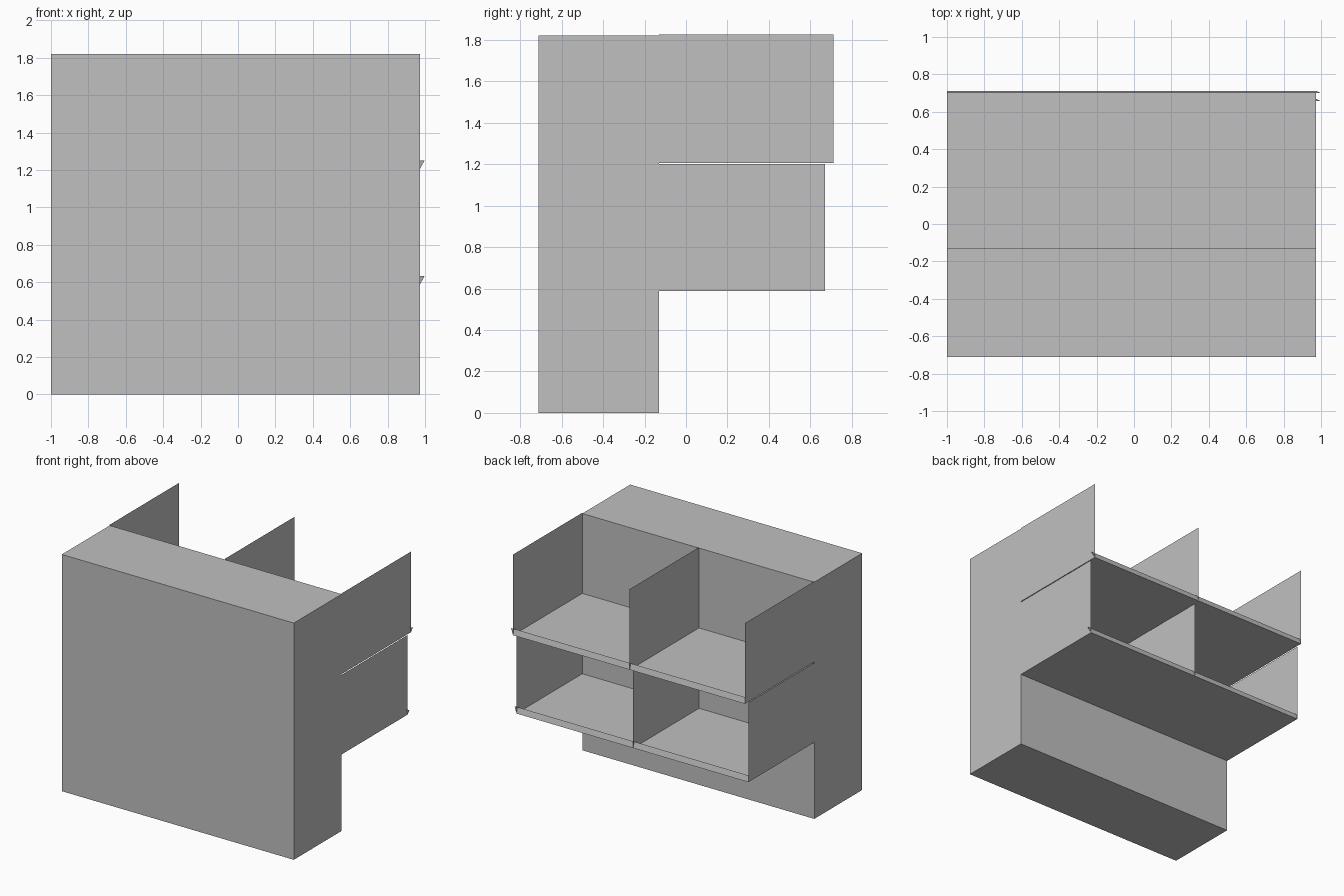
import bpy

cube = bpy.data.objects.get("Cube")
if cube:
    bpy.data.objects.remove(cube, do_unlink=True)

GREY = (0.53, 0.53, 0.53, 1.0)
grey = bpy.data.materials.new("light_grey")
grey.use_nodes = True
grey.diffuse_color = GREY
grey.node_tree.nodes["Principled BSDF"].inputs["Base Color"].default_value = GREY

LEFT, RIGHT, MIDDLE = -1.0, 0.973, -0.02
FRONT, BACK = -0.712, -0.13
HEIGHT = 1.82


def make_object(name, verts, faces):
    mesh = bpy.data.meshes.new(name)
    mesh.from_pydata(verts, [], faces)
    mesh.materials.append(grey)
    obj = bpy.data.objects.new(name, mesh)
    bpy.context.collection.objects.link(obj)
    return obj


def sheet(name, corners):
    return make_object(name, corners, [(0, 1, 2, 3)])


# Closed cabinet body
body = [(x, y, z) for z in (0, HEIGHT) for y in (FRONT, BACK) for x in (LEFT, RIGHT)]
make_object("cabinet_body", body, [
    (0, 2, 3, 1), (4, 5, 7, 6), (0, 1, 5, 4),
    (2, 6, 7, 3), (0, 4, 6, 2), (1, 3, 7, 5)])


def shelf_bay(level, bottom, top, edge):
    # Thin shelf floor
    sheet(level + "_shelf", [(LEFT, BACK, bottom), (RIGHT, BACK, bottom),
                             (RIGHT, edge, bottom), (LEFT, edge, bottom)])
    # Two side panels and a central divider
    for part, x in (("right_panel", LEFT), ("divider", MIDDLE), ("left_panel", RIGHT)):
        sheet(level + "_" + part, [(x, BACK, bottom), (x, edge, bottom),
                                   (x, edge, top), (x, BACK, top)])
    # Leaning lip along the open edge, flared past one end
    sheet(level + "_lip", [(RIGHT, edge, bottom), (LEFT, edge, bottom),
                           (LEFT, edge - 0.012, bottom + 0.045),
                           (0.997, edge - 0.012, bottom + 0.045)])


shelf_bay("lower", 0.588, 1.2, 0.67)
shelf_bay("upper", 1.206, 1.826, 0.712)
